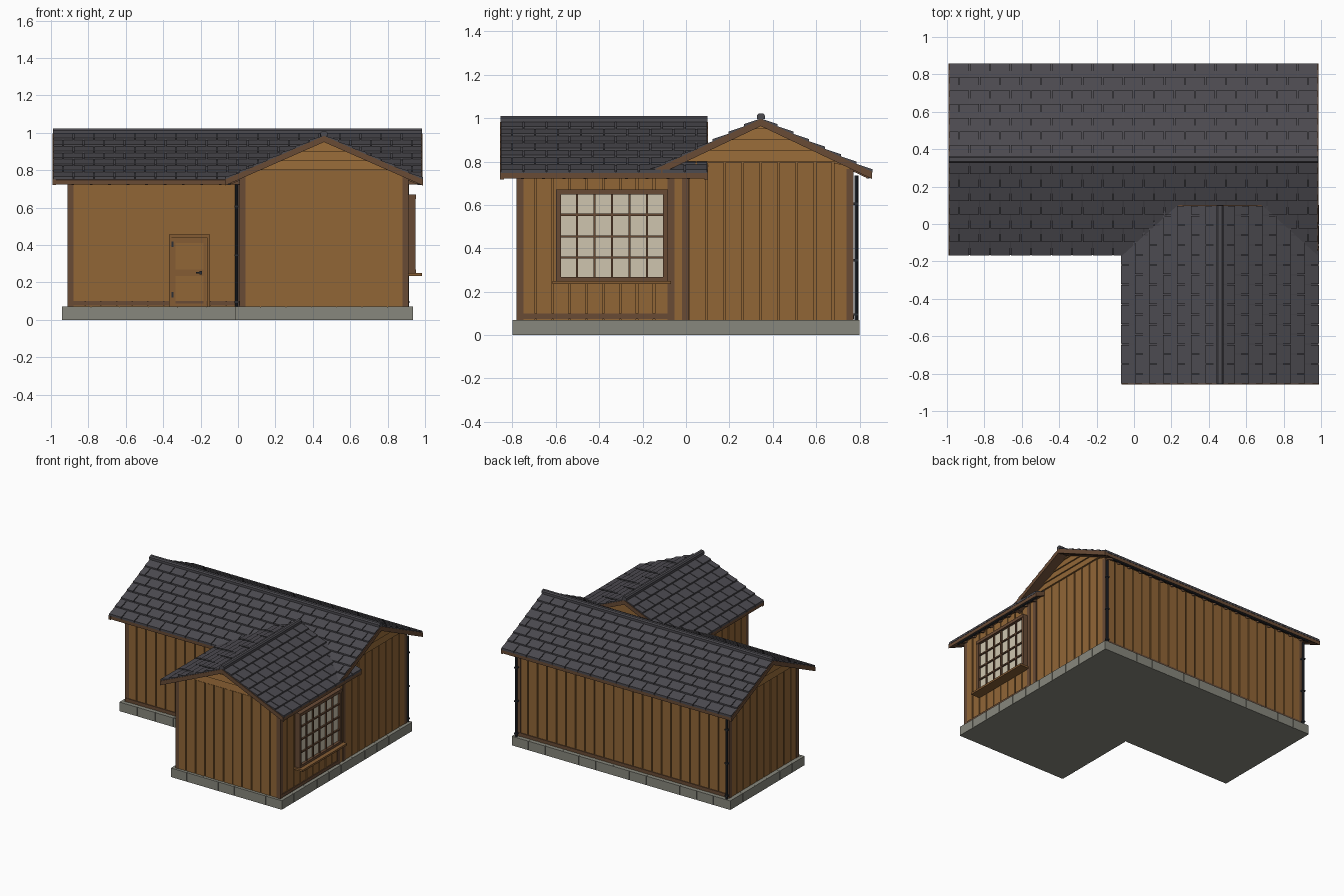
import bpy, bmesh, math
from mathutils import Vector as V

if "Cube" in bpy.data.objects:
    bpy.data.objects.remove(bpy.data.objects["Cube"])


def mat(name, *c):
    m = bpy.data.materials.new(name)
    m.diffuse_color = (*c, 1)
    m.use_nodes = True
    m.node_tree.nodes["Principled BSDF"].inputs["Base Color"].default_value = m.diffuse_color
    return m


WALL = mat("wall wood", 0.285, 0.133, 0.037)
TRIM = mat("trim wood", 0.140, 0.070, 0.036)
DOOR = mat("door wood", 0.235, 0.108, 0.034)
SHINGLE = mat("roof grey", 0.072, 0.069, 0.080)
STONE = mat("foundation stone", 0.245, 0.245, 0.205)
PANE = mat("window cream", 0.62, 0.56, 0.43)
IRON = mat("dark metal", 0.024, 0.028, 0.036)


class Part:
    """Collects lofted solids into one object."""

    def __init__(self, name, material):
        self.name, self.mat, self.bm = name, material, bmesh.new()

    def loft(self, p, q):
        a = [self.bm.verts.new(v) for v in p]
        b = [self.bm.verts.new(v) for v in q]
        n = len(a)
        self.bm.faces.new(a)
        self.bm.faces.new(b[::-1])
        for i in range(n):
            j = (i + 1) % n
            self.bm.faces.new((a[j], a[i], b[i], b[j]))

    def prism(self, p, vec):
        self.loft([V(v) for v in p], [V(v) + V(vec) for v in p])

    def box(self, x0, x1, y0, y1, z0, z1):
        self.prism([(x0, y0, z0), (x1, y0, z0), (x1, y1, z0), (x0, y1, z0)], (0, 0, z1 - z0))

    def done(self):
        bmesh.ops.recalc_face_normals(self.bm, faces=self.bm.faces)
        me = bpy.data.meshes.new(self.name)
        self.bm.to_mesh(me)
        self.bm.free()
        me.materials.append(self.mat)
        bpy.context.collection.objects.link(bpy.data.objects.new(self.name, me))


# Roof data: ridge height, slope, ridge position
MAIN = (1.003, 0.475, 0.345)
WING = (0.990, 0.44, 0.46)

# Foundation: L-shaped core and face blocks
core = Part("foundation", STONE)
core.box(-.936, .931, -.106, .796, 0, .069)
core.box(-.011, .931, -.796, -.106, 0, .069)
core.done()
blocks = Part("foundation_blocks", STONE)


def block_row(x0, y0, x1, y1):
    a, b = V((x0, y0, 0)), V((x1, y1, 0))
    n = max(1, round((b - a).length / .145))
    step = (b - a) / n
    u = step.normalized()
    inward = V((-u.y, u.x, 0)) * .02
    for i in range(n):
        p, q = a + step * i + u * .002, a + step * (i + 1) - u * .002
        blocks.prism([p, q, q + inward, p + inward], (0, 0, .07))


ring = [(-.94, -.11), (-.015, -.11), (-.015, -.80), (.935, -.80), (.935, .80), (-.94, .80)]
for i, p in enumerate(ring):
    block_row(*p, *ring[(i + 1) % 6])
blocks.done()

# Solid wall cores with gable tops
body = Part("wall_core", WALL)


def pentagon(a, b, roof):
    zr, s, c = roof
    top = lambda t: zr - .03 - s * abs(t - c)
    return [(a, .06), (b, .06), (b, top(b)), (c, top(c)), (a, top(a))]


body.prism([(-.9, t, z) for t, z in pentagon(-.07, .76, MAIN)], (1.8, 0, 0))
body.prism([(t, -.77, z) for t, z in pentagon(.02, .9, WING)], (0, .85, 0))
body.done()

# Cladding: vertical boards, horizontal boards in gables, base trim under eaves
boards = Part("wall_boards", WALL)
siding = Part("gable_siding", WALL)
base = Part("base_trim", TRIM)


def clad(o, u, L, n, roof, gable):
    o, u, n = V((*o, 0)), V((*u, 0)), V((*n, 0))
    P = lambda a, z, d=0: o + u * a + n * d + V((0, 0, z))
    zr, s, _ = roof
    top = lambda a: min(.795, zr - .032 - s * abs(a - L / 2)) if gable else .765
    k = round(L / .082)
    for i in range(k):
        a, b = L * i / k + .004, L * (i + 1) / k - .004
        boards.prism([P(a, .07), P(b, .07), P(b, top(b)), P(a, top(a))], n * .008)
    if gable:
        z = .80
        while z < zr - .05:
            z2 = min(z + .05, zr - .034)
            w, w2 = (zr - .032 - z) / s, (zr - .032 - z2) / s
            w = min(w, L / 2)
            m = L / 2
            siding.loft([P(m - w, z), P(m + w, z), P(m + w, z, .015), P(m - w, z, .015)],
                        [P(m - w2, z2), P(m + w2, z2), P(m + w2, z2, .005), P(m - w2, z2, .005)])
            z += .05
    else:
        base.prism([P(0, .075), P(L, .075), P(L, .10), P(0, .10)], n * .014)


X, Y, x, y = (1, 0), (0, 1), (-1, 0), (0, -1)
clad((-.9, -.07), X, .92, y, MAIN, False)
clad((.9, .76), x, 1.8, Y, MAIN, False)
clad((-.9, .76), y, .83, x, MAIN, True)
clad((.9, -.07), Y, .83, X, MAIN, True)
clad((.02, -.77), X, .88, y, WING, True)
clad((.02, -.07), y, .70, x, WING, False)
clad((.9, -.77), Y, .70, X, WING, False)
for p in (boards, siding, base):
    p.done()

# Corner posts
posts = Part("corner_posts", TRIM)
for px, py in ((-.895, -.065), (-.895, .755), (.895, .755), (.895, -.765),
               (.025, -.765), (.015, -.075), (.897, -.07), (.897, -.003)):
    posts.box(px - .016, px + .016, py - .016, py + .016, .07, .765)
posts.done()


def roof(name, data, along_x, half, a0, a1, rows, cols, gutters):
    zr, s, c = data
    M = lambda d, a, z: V((a, c + d, z)) if along_x else V((c + d, a, z))
    run = M(0, a1, 0) - M(0, a0, 0)
    ax = run.normalized()
    deck, under = Part(name + "_deck", TRIM), Part(name + "_underlay", SHINGLE)
    tiles, trim = Part(name + "_shingles", SHINGLE), Part(name + "_bargeboards", TRIM)
    gut, raft = Part(name + "_gutters", IRON), Part(name + "_rafter_tails", TRIM)
    for g in (-1, 1):
        def strip(part, d0, d1, lo0, hi0, lo1, hi1, a, vec):
            part.prism([M(g * d0, a, zr - s * d0 + lo0), M(g * d1, a, zr - s * d1 + lo1),
                        M(g * d1, a, zr - s * d1 + hi1), M(g * d0, a, zr - s * d0 + hi0)], vec)
        strip(deck, 0, half - .01, -.034, -.015, -.034, -.015, a0 + .01, run - ax * .02)
        strip(under, 0, half, -.015, -.008, -.015, -.008, a0 + .004, run - ax * .008)
        # Staggered shingles, thick at the lower edge
        w, h = (a1 - a0) / cols, half / rows
        for r in range(rows):
            for i in range(cols + r % 2):
                b0 = max(a0, a0 + w * (i - .5 * (r % 2))) + .003
                b1 = min(a1, a0 + w * (i + 1 - .5 * (r % 2))) - .003
                strip(tiles, r * h, (r + 1) * h + .004, -.010, -.005, -.010, .006, b0, ax * (b1 - b0))
        # Barge boards, fascia, rafter tails
        for a in (a0 - .002, a1 - .016):
            strip(trim, 0, half + .003, -.040, -.007, -.040, -.007, a, ax * .018)
        strip(trim, half - .016, half + .002, -.036, -.012, -.036, -.012, a0, run)
        n = round((a1 - a0) / .1)
        for i in range(1, n):
            strip(raft, half - .13, half - .016, -.047, -.03, -.047, -.03, a0 + (a1 - a0) * i / n, ax * .014)
        # Gutter below the eave
        ga, gb = gutters
        ze = zr - s * half
        gut.prism([M(g * (half - d), ga, ze + z) for d, z in
                   ((.028, -.026), (.024, -.038), (.010, -.038), (.004, -.026))], ax * (gb - ga))
    # Ridge cap
    cap = Part(name + "_ridge_cap", SHINGLE)
    cap.prism([M(d, a0, zr + z) for d, z in
               ((-.018, -.008), (.018, -.008), (.018, .010), (.010, .019), (-.010, .019), (-.018, .010))], run)
    for p in (deck, under, tiles, trim, gut, raft, cap):
        p.done()


roof("main_roof", MAIN, True, .51, -.99, .985, 7, 18, (-.9, .9))
roof("wing_roof", WING, False, .525, -.855, .10, 7, 9, (-.78, .08))

# Downspouts with brackets
pipes = Part("downspouts", IRON)
for px, py in ((-.90, .785), (.905, .785), (-.008, -.098)):
    ring = [(px + .009 * math.cos(t * math.pi / 4), py + .009 * math.sin(t * math.pi / 4), .07) for t in range(8)]
    pipes.prism(ring, (0, 0, .665))
    for z in (.09, .34, .60):
        pipes.box(px - .012, px + .012, py - .013, py + .011, z, z + .01)
pipes.done()

# Side window: cream panes, frame, glazing bars, sill
pane = Part("window_panes", PANE)
pane.box(.905, .932, -.585, -.095, .255, .655)
pane.done()
frame = Part("window_frame", TRIM)
for y0, y1 in ((-.60, -.577), (-.105, -.082)):
    frame.box(.90, .95, y0, y1, .245, .67)
for z0, z1 in ((.245, .268), (.647, .67)):
    frame.box(.90, .953, -.60, -.082, z0, z1)
for i in range(1, 6):
    yc = -.583 + .0807 * i
    frame.box(.925, .943, yc - .005, yc + .005, .26, .655)
for zc in (.357, .455, .555):
    frame.box(.925, .943, -.58, -.10, zc - .005, zc + .005)
frame.done()
sill = Part("window_sill", DOOR)
sill.box(.90, .985, -.615, -.07, .235, .25)
sill.done()

# Front door: leaf with two panels, frame, handle and hinges
leaf = Part("door_leaf", WALL)
leaf.box(-.355, -.165, -.084, -.07, .07, .44)
leaf.done()
rails = Part("door_frame", DOOR)
for x0, x1 in ((-.37, -.354), (-.166, -.15)):
    rails.box(x0, x1, -.098, -.07, .07, .455)
rails.box(-.37, -.15, -.098, -.07, .44, .455)
for x0, x1 in ((-.352, -.335), (-.185, -.168)):
    rails.box(x0, x1, -.092, -.07, .072, .437)
for z0, z1 in ((.072, .088), (.235, .27), (.41, .437)):
    rails.box(-.336, -.184, -.092, -.07, z0, z1)
rails.done()
metal = Part("door_hardware", IRON)
metal.box(-.224, -.196, -.108, -.102, .247, .256)
metal.box(-.206, -.192, -.106, -.07, .242, .262)
for z in (.12, .39):
    metal.box(-.356, -.345, -.099, -.07, z, z + .028)
metal.done()
